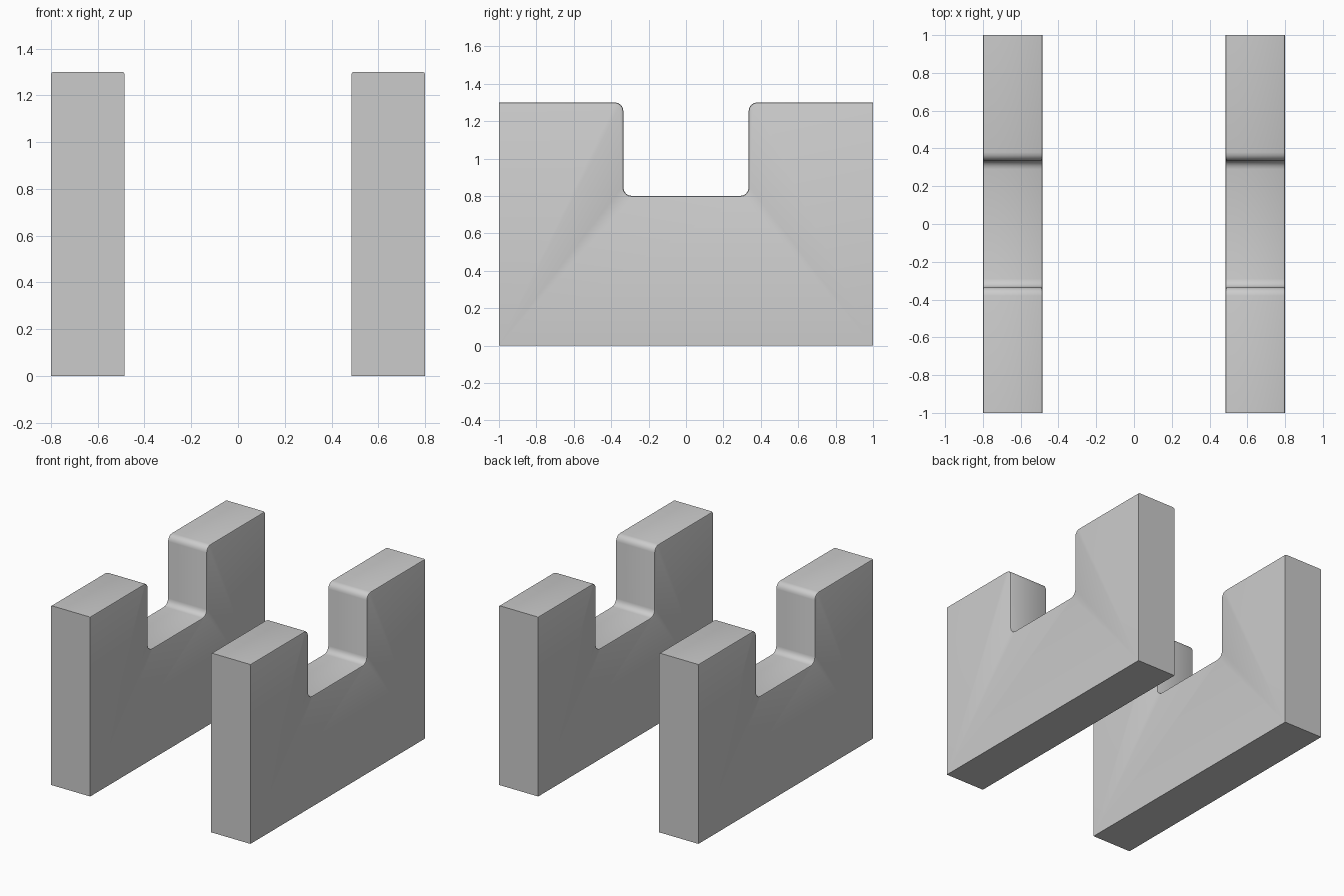
import bpy, bmesh
from math import pi, sin, cos

if "Cube" in bpy.data.objects:
    bpy.data.objects.remove(bpy.data.objects["Cube"])

INNER, OUTER = 0.485, 0.80      # wall thickness range in x
TOP, FLOOR, HALF = 1.30, 0.80, 0.335
R, SEG, EDGE = 0.045, 4, 0.01


def arc(cy, cz, a0, a1):
    """Points of a rounded corner in the y-z plane."""
    return [(cy + R * cos(a0 + (a1 - a0) * i / SEG),
             cz + R * sin(a0 + (a1 - a0) * i / SEG)) for i in range(SEG + 1)]


# Upper outline from right to left, with the rounded notch
right = [(1, TOP)]
right += arc(HALF + R, TOP - R, pi / 2, pi)
right += arc(HALF - R, FLOOR + R, 0, -pi / 2)
upper = right + [(-y, z) for y, z in reversed(right)]
outline = upper + [(-1, 0), (1, 0)]

# Extrude the outline into one wall
bm = bmesh.new()
face = bm.faces.new([bm.verts.new((INNER, y, z)) for y, z in outline])
ext = bmesh.ops.extrude_face_region(bm, geom=[face])
bmesh.ops.translate(bm, vec=(OUTER - INNER, 0, 0),
                    verts=[v for v in ext["geom"] if isinstance(v, bmesh.types.BMVert)])
bmesh.ops.recalc_face_normals(bm, faces=bm.faces[:])

# Soften the long edges along the top and notch
rim = [e for e in bm.edges
       if abs(e.verts[0].co.x - e.verts[1].co.x) < 1e-5
       and min(v.co.z for v in e.verts) > FLOOR - 0.01]
bmesh.ops.bevel(bm, geom=rim, offset=EDGE, offset_type='OFFSET', segments=2,
                profile=0.5, affect='EDGES', clamp_overlap=True)

mesh = bpy.data.meshes.new("notched_walls")
bm.to_mesh(mesh)
bm.free()
walls = bpy.data.objects.new("notched_walls", mesh)
bpy.context.collection.objects.link(walls)

# Matching wall on the other side
mirror = walls.modifiers.new("Mirror", 'MIRROR')
mirror.use_mirror_merge = False

bpy.context.view_layer.objects.active = walls
walls.select_set(True)
bpy.ops.object.shade_smooth_by_angle(angle=0.6)
